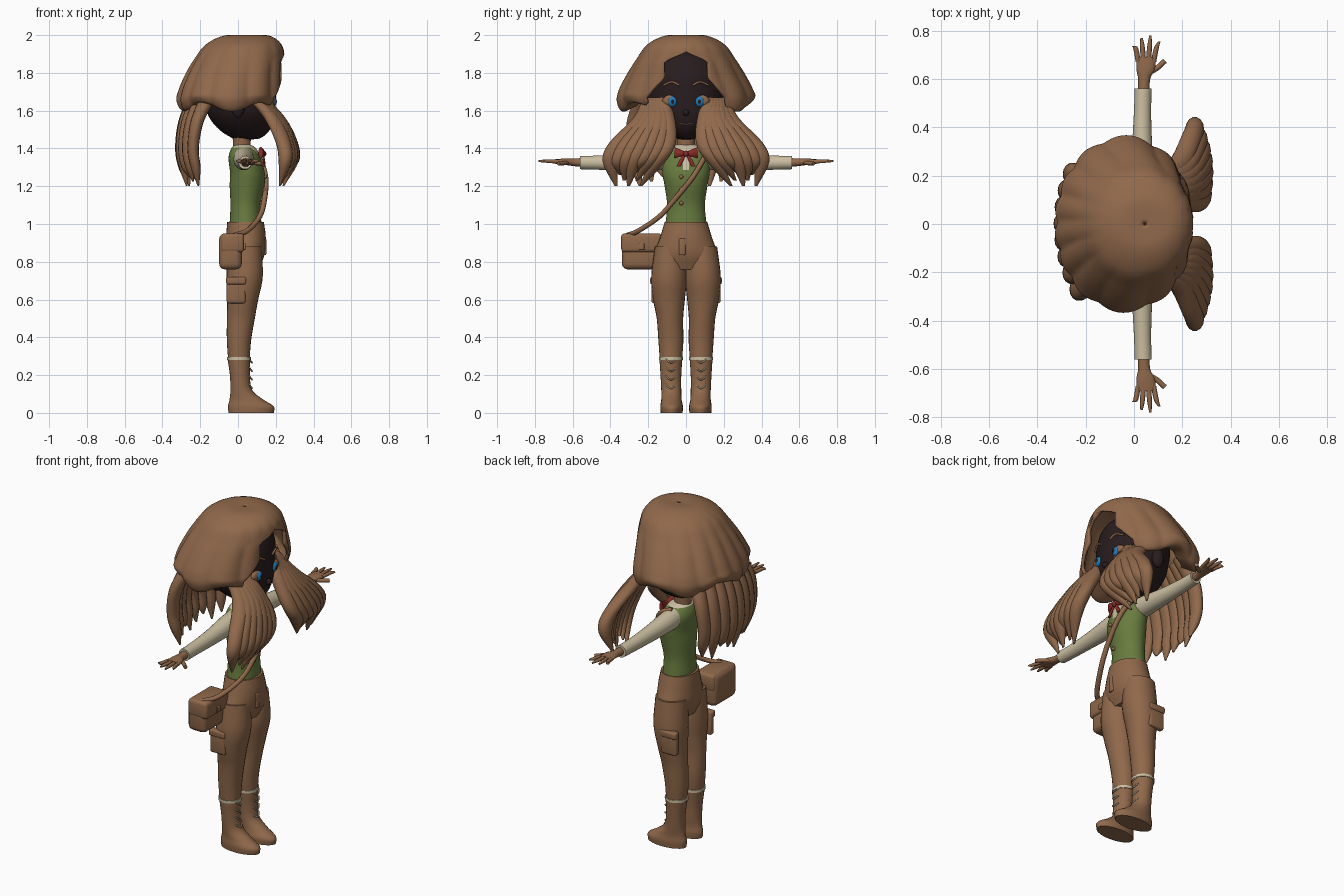
import bpy, bmesh, math
from mathutils import Vector

if "Cube" in bpy.data.objects:
    bpy.data.objects.remove(bpy.data.objects["Cube"], do_unlink=True)


def material(name, rgb):
    m = bpy.data.materials.new(name)
    m.use_nodes = True
    m.diffuse_color = (*rgb, 1)
    b = m.node_tree.nodes["Principled BSDF"]
    b.inputs["Base Color"].default_value = (*rgb, 1)
    b.inputs["Roughness"].default_value = 0.8
    return m


BROWN = material("warm brown", (0.28, 0.14, 0.07))
DARK = material("dark face", (0.022, 0.012, 0.013))
GREEN = material("olive green", (0.14, 0.2, 0.05))
CREAM = material("cream", (0.6, 0.52, 0.36))
RED = material("bow red", (0.26, 0.025, 0.02))
BLUE = material("eye blue", (0.015, 0.2, 0.5))


def spline(pts, steps=5):
    """Smooth list of tuples through the given tuples."""
    v = [Vector(p) for p in pts]
    v = [v[0] * 2 - v[1]] + v + [v[-1] * 2 - v[-2]]
    out = []
    for i in range(1, len(v) - 2):
        a, b, c, d = v[i - 1:i + 3]
        for s in range(steps):
            t = s / steps
            out.append((b * 2 + (c - a) * t + (a * 2 - b * 5 + c * 4 - d) * t * t
                        + (b * 3 - a - c * 3 + d) * t ** 3) / 2)
    return out + [v[-2]]


def finish(name, bm, mats, angle=45):
    me = bpy.data.meshes.new(name)
    bm.to_mesh(me)
    bm.free()
    for m in mats:
        me.materials.append(m)
    ob = bpy.data.objects.new(name, me)
    bpy.context.collection.objects.link(ob)
    bpy.ops.object.select_all(action='DESELECT')
    ob.select_set(True)
    bpy.context.view_layer.objects.active = ob
    bpy.ops.object.shade_smooth_by_angle(angle=math.radians(angle))
    return ob


def loft(name, rings, mats, n=24, axis='z', rule=None):
    """Skin elliptical rings (x, y, z, radius1, radius2) lying across an axis."""
    bm = bmesh.new()
    rows = []
    for x, y, z, r, q in spline(rings):
        row = []
        for k in range(n):
            a = 2 * math.pi * k / n
            u, w = max(r, .002) * math.cos(a), max(q, .002) * math.sin(a)
            row.append(bm.verts.new((x + u, y + w, z) if axis == 'z' else (x + u, y, z + w)))
        rows.append(row)
    for p, q in zip(rows, rows[1:]):
        for k in range(n):
            bm.faces.new((p[k], p[k - 1], q[k - 1], q[k]))
    bm.faces.new(rows[0])
    bm.faces.new(rows[-1])
    bmesh.ops.recalc_face_normals(bm, faces=bm.faces)
    if rule:
        for f in bm.faces:
            f.material_index = rule(f.calc_center_median())
    return finish(name, bm, mats)


def ball(name, loc, size, mat):
    bm = bmesh.new()
    bmesh.ops.create_uvsphere(bm, u_segments=24, v_segments=16, radius=1)
    bmesh.ops.scale(bm, vec=size, verts=bm.verts)
    bmesh.ops.translate(bm, vec=loc, verts=bm.verts)
    return finish(name, bm, [mat])


def box(name, loc, size, mat, bevel=.01):
    bm = bmesh.new()
    bmesh.ops.create_cube(bm, size=1)
    bmesh.ops.scale(bm, vec=size, verts=bm.verts)
    bmesh.ops.bevel(bm, geom=bm.edges[:], offset=bevel, segments=3, affect='EDGES', profile=.5)
    bmesh.ops.translate(bm, vec=loc, verts=bm.verts)
    return finish(name, bm, [mat])


def tube(name, pts, radius, mat):
    cu = bpy.data.curves.new(name, 'CURVE')
    cu.dimensions, cu.bevel_depth, cu.use_fill_caps = '3D', radius, True
    cu.bevel_resolution = 2
    path = spline(pts)
    sp = cu.splines.new('POLY')
    sp.points.add(len(path) - 1)
    for p, c in zip(sp.points, path):
        p.co = (*c, 1)
    cu.materials.append(mat)
    ob = bpy.data.objects.new(name, cu)
    bpy.context.collection.objects.link(ob)
    bpy.ops.object.select_all(action='DESELECT')
    ob.select_set(True)
    bpy.context.view_layer.objects.active = ob
    bpy.ops.object.convert(target='MESH')
    bpy.ops.object.shade_smooth()
    return ob


# Torso: vest with a cream V at the neck, then neck and trousers seat
loft("vest", [(.04, 0, .99, .085, .11), (.04, 0, 1.1, .08, .1), (.048, 0, 1.2, .092, .113),
              (.05, 0, 1.27, .092, .125), (.035, 0, 1.35, .085, .125), (.03, 0, 1.4, .066, .09),
              (.025, 0, 1.42, .04, .05)], [GREEN, CREAM], 48,
     rule=lambda c: int(c.z > 1.405 or (c.x > .05 and abs(c.y) < (c.z - 1.27) * .5)))
loft("neck", [(.02, 0, 1.39, .046, .046), (.02, 0, 1.52, .05, .05)], [BROWN])
loft("trouser_seat", [(.04, 0, 1.01, .097, .113), (.042, 0, .93, .105, .137),
                      (.038, 0, .84, .103, .165), (.035, 0, .76, .075, .14)], [BROWN], 32)
box("fly_pouch", (.14, -.02, .88), (.02, .035, .09), BROWN, .008)
for z, x in ((1.25, .144), (1.18, .139), (1.11, .123)):
    ball("vest_button", (x, -.025, z), (.01, .011, .011), BROWN)

for s, side in ((1, "left"), (-1, "right")):
    # Leg, boot, cuff, laces and pocket
    loft(side + "_leg", [(.035, s * .085, .88, .09, .08), (.035, s * .09, .72, .096, .094),
                         (.025, s * .09, .6, .082, .084), (.015, s * .085, .5, .074, .07),
                         (.005, s * .08, .38, .064, .066), (.005, s * .08, .27, .056, .058)], [BROWN])
    loft(side + "_boot", [(.005, s * .08, .29, .061, .061), (.01, s * .08, .2, .053, .055),
                          (.018, s * .078, .12, .058, .053), (.045, s * .077, .07, .09, .054),
                          (.068, s * .076, .035, .121, .06), (.07, s * .076, 0, .12, .058)], [BROWN])
    loft(side + "_boot_cuff", [(.005, s * .08, .28, .064, .064), (.005, s * .08, .295, .064, .064)], [CREAM])
    for i in range(4):
        z = .13 + i * .045
        tube(side + "_lace", [(.06, s * .055, z + .015), (.075, s * .08, z), (.06, s * .108, z + .02)], .004, CREAM)
    box(side + "_pocket", (-.01, s * .165, .65), (.1, .035, .14), BROWN, .012)
    box(side + "_pocket_flap", (-.01, s * .172, .7), (.106, .035, .04), BROWN, .01)

    # Arm: sleeve, wrist, palm and fingers
    loft(side + "_sleeve", [(.03, s * .08, 1.345, .055, .06), (.03, s * .16, 1.34, .053, .055),
                            (.033, s * .3, 1.33, .043, .045), (.035, s * .45, 1.325, .036, .038),
                            (.038, s * .56, 1.325, .035, .035)], [CREAM], axis='y')
    loft(side + "_hand", [(.04, s * .54, 1.325, .024, .024), (.042, s * .6, 1.327, .025, .02),
                          (.048, s * .64, 1.33, .038, .017), (.05, s * .69, 1.33, .04, .013)],
         [BROWN], axis='y')
    for i, tip in enumerate((.735, .77, .78, .755)):
        x = .018 + i * .021
        loft(side + "_finger", [(x, s * .67, 1.33, .011, .011), (x + (i - 1.5) * .008, s * .73, 1.333, .01, .01),
                                (x + (i - 1.5) * .016, s * tip, 1.333, .005, .005)], [BROWN], 10, 'y')
    tube(side + "_thumb", [(.06, s * .625, 1.325), (.095, s * .645, 1.322), (.128, s * .675, 1.32)], .011, BROWN)

    # Face details and ear
    ball(side + "_eyelid", (.176, s * .078, 1.652), (.02, .046, .032), BROWN)
    ball(side + "_eye", (.183, s * .072, 1.648), (.021, .026, .029), BLUE)
    ball(side + "_pupil", (.199, s * .071, 1.648), (.007, .01, .013), DARK)
    tube(side + "_eyebrow", [(.2, s * .035, 1.735), (.193, s * .075, 1.752), (.172, s * .12, 1.735)], .006, BROWN)
    ball(side + "_ear", (0, s * .2, 1.62), (.035, .03, .06), DARK)

    # Front hair bunch: overlapping locks fanned from the temple
    for i in range(7):
        t = i / 6
        y = lambda inner, outer: s * (inner + (outer - inner) * t)
        b = .02 * math.sin(math.pi * t)
        loft(side + "_bunch_lock", [(.13 - .05 * t, y(.12, .2), 1.67, .035, .025),
                                    (.2 - .02 * t + b, y(.1, .24), 1.56, .042, .042),
                                    (.27 - .03 * t + b, y(.1, .36), 1.43, .04, .048),
                                    (.28 - .03 * t + b, y(.15, .4), 1.33, .035, .042),
                                    (.22 + b, y(.24, .37), 1.2 + .03 * (i % 3), .004, .008)], [BROWN], 14)

    # Bow loops and tails
    loft(side + "_bow_loop", [(.128, 0, 1.372, .01, .008), (.13, s * .03, 1.375, .014, .02),
                              (.12, s * .062, 1.378, .012, .03)], [RED], 14, 'y')
    loft(side + "_bow_tail", [(.13, s * .008, 1.37, .006, .008), (.138, s * .025, 1.335, .006, .012),
                              (.14, s * .04, 1.305, .004, .012)], [RED], 10)

ball("bow_knot", (.134, 0, 1.372), (.016, .014, .016), RED)

# Head
loft("head", [(.03, 0, 1.447, .02, .015), (.045, 0, 1.455, .075, .05), (.035, 0, 1.5, .135, .115),
              (.02, 0, 1.57, .175, .175), (.01, 0, 1.66, .19, .2), (.005, 0, 1.78, .19, .205),
              (.005, 0, 1.88, .15, .16), (.005, 0, 1.93, .05, .05)], [DARK], 36)
ball("nose", (.197, 0, 1.59), (.022, .016, .018), DARK)
tube("mouth", [(.178, -.035, 1.535), (.181, 0, 1.528), (.178, .035, 1.535)], .004, BROWN)

# Hair cap: ridged dome, parted at the front and open over the face
bm = bmesh.new()
COLS, rows = 120, []
profile = spline([(.045, .005, .005, 2.0), (.045, .12, .11, 1.997), (.03, .2, .205, 1.95),
                  (.008, .24, .262, 1.87), (-.015, .262, .31, 1.79), (-.032, .28, .35, 1.71),
                  (-.038, .285, .36, 1.66), (-.035, .26, .33, 1.618), (-.03, .2, .26, 1.64)], 6)
for cx, rx, ry, z in profile:
    drop = min(1, max(0, (1.91 - z) / .05))
    width = .115 + .1 * min(1, max(0, (1.77 - z) / .1))
    start = drop * math.asin(min(.9, width / ry))
    row = []
    for k in range(COLS + 1):
        a = start + (2 * math.pi - 2 * start) * k / COLS
        lock = abs(math.sin(a * 7 + 1.5 * math.sin(a * 2) + z * 2))
        g = 1 + .045 * (lock - .6) * min(1, (2 - z) * 5)
        hem = .025 * math.sin(a * 5) * max(0, 1 - (z - 1.61) / .1)
        row.append(bm.verts.new((cx + rx * g * math.cos(a), ry * g * math.sin(a), z + hem)))
    rows.append(row)
for p, q in zip(rows, rows[1:]):
    for k in range(COLS):
        bm.faces.new((p[k], q[k], q[k + 1], p[k + 1]))
bmesh.ops.remove_doubles(bm, verts=bm.verts, dist=.0005)
cap = finish("hair_cap", bm, [BROWN])
mod = cap.modifiers.new("thickness", 'SOLIDIFY')
mod.thickness, mod.offset = .018, -1

# Back hair: row of hanging locks
for i in range(8):
    y = -.27 + i * .068
    x = .9 * y * y
    loft("back_lock", [(-.22 + x, y * .85, 1.68, .045, .04), (-.282 + x, y, 1.54, .035, .045),
                       (-.303 + x, y, 1.4, .03, .042), (-.29 + x, y * .97, 1.3, .026, .034),
                       (-.275 + x, y * .9, 1.2 + .025 * (i % 3), .004, .007)], [BROWN], 14)

# Shoulder bag and strap
box("bag", (-.04, -.235, .855), (.12, .21, .19), BROWN, .03)
box("bag_flap", (-.03, -.235, .9), (.125, .216, .1), BROWN, .018)
box("bag_buckle", (.034, -.235, .88), (.012, .03, .035), BROWN, .004)
tube("strap", [(-.02, -.31, .94), (.05, -.25, .965), (.115, -.14, 1.04), (.14, -.06, 1.13),
               (.148, .03, 1.24), (.122, .085, 1.33), (.07, .11, 1.385), (.02, .1, 1.4)], .014, BROWN)
